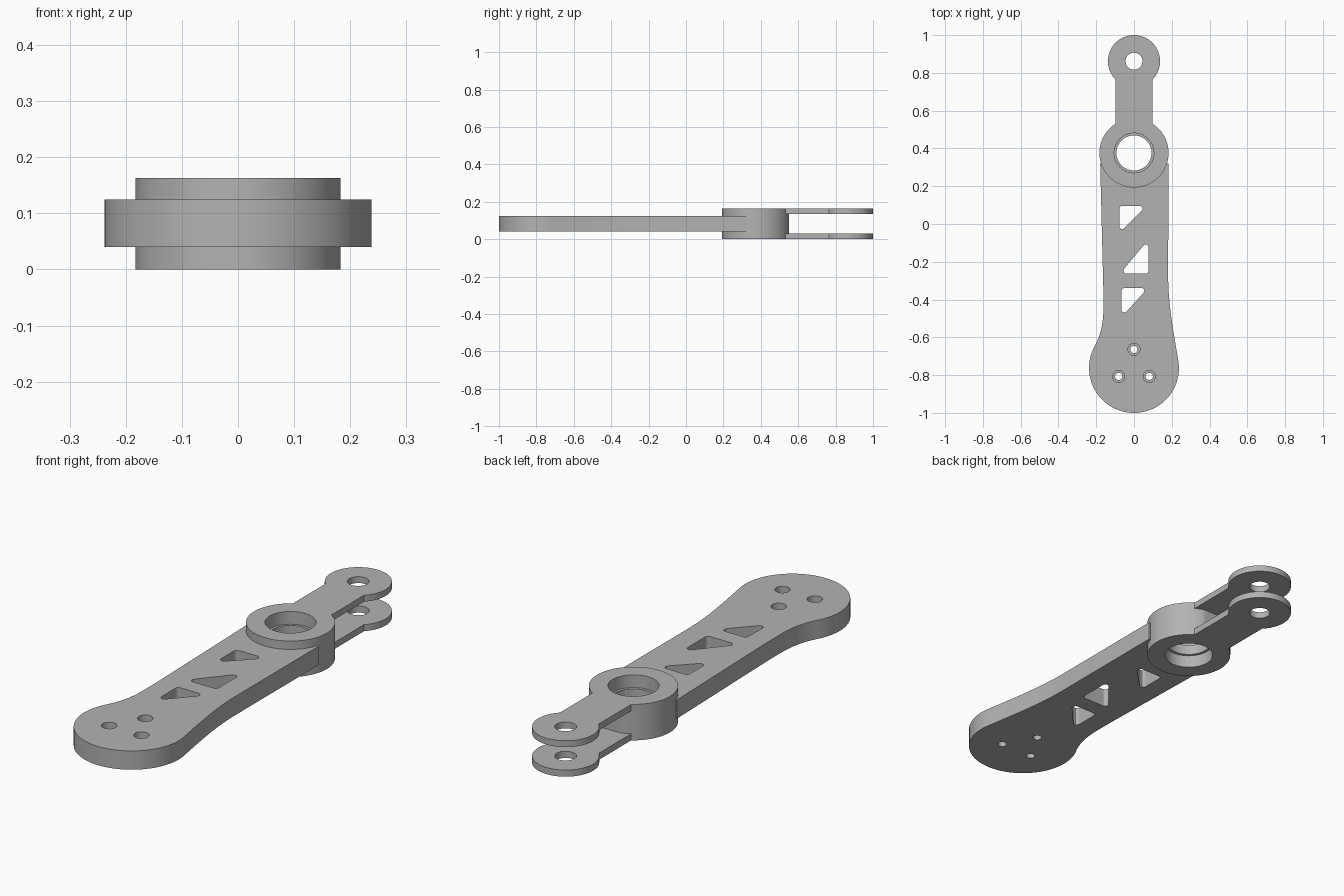
import bpy, bmesh
from math import radians, cos, sin, acos, degrees, tan
from mathutils import Vector
from mathutils.geometry import interpolate_bezier

if "Cube" in bpy.data.objects:
    bpy.data.objects.remove(bpy.data.objects["Cube"])

grey = bpy.data.materials.new("plain grey")
grey.use_nodes = True
grey.diffuse_color = (0.45, 0.45, 0.45, 1)
grey.node_tree.nodes["Principled BSDF"].inputs["Base Color"].default_value = grey.diffuse_color

HUB_Y, HUB_R, TOP = 0.376, 0.183, 0.163
TIP_Y, TIP_R, NECK = 0.862, 0.138, 0.097
END_Y, END_R = -0.762, 0.238


def arc(cx, cy, r, a0, a1, n):
    """Points along an arc, angles in degrees."""
    angles = [radians(a0 + (a1 - a0) * i / n) for i in range(n + 1)]
    return [(cx + r * cos(a), cy + r * sin(a)) for a in angles]


def circle(cx, cy, r, n=64):
    return arc(cx, cy, r, 0, 360, n)[:-1]


def curve(*points):
    return [tuple(p.xy) for p in interpolate_bezier(*[Vector((*p, 0)) for p in points], 16)]


def rounded(corners, r):
    """Round every corner of a polygon with a true fillet."""
    out = []
    for i, c in enumerate(corners):
        p = Vector(c)
        u = (Vector(corners[i - 1]) - p).normalized()
        v = (Vector(corners[(i + 1) % len(corners)]) - p).normalized()
        half = u.angle(v) / 2
        centre = p + (u + v).normalized() * (r / sin(half))
        a, b = p + u * (r / tan(half)) - centre, p + v * (r / tan(half)) - centre
        out += [tuple(centre + a.lerp(b, k / 8).normalized() * r) for k in range(9)]
    return out


def prism(name, outline, z0, z1):
    bm = bmesh.new()
    face = bm.faces.new([bm.verts.new((x, y, z0)) for x, y in outline])
    top = bmesh.ops.extrude_face_region(bm, geom=[face])["geom"]
    moved = [v for v in top if isinstance(v, bmesh.types.BMVert)]
    bmesh.ops.translate(bm, verts=moved, vec=(0, 0, z1 - z0))
    bmesh.ops.recalc_face_normals(bm, faces=bm.faces)
    mesh = bpy.data.meshes.new(name)
    bm.to_mesh(mesh)
    bm.free()
    mesh.materials.append(grey)
    obj = bpy.data.objects.new(name, mesh)
    bpy.context.collection.objects.link(obj)
    return obj


def cut(obj, outline, z0=-0.1, z1=0.3):
    """Remove a prism from the object."""
    cutter = prism("cutter", outline, z0, z1)
    cutter.hide_render = True
    mod = obj.modifiers.new("cut", "BOOLEAN")
    mod.operation, mod.solver, mod.object = "DIFFERENCE", "EXACT", cutter
    graph = bpy.context.evaluated_depsgraph_get()
    mesh = bpy.data.meshes.new_from_object(obj.evaluated_get(graph))
    obj.modifiers.clear()
    obj.data = mesh
    bpy.data.objects.remove(cutter)


def smooth(obj):
    bpy.ops.object.select_all(action="DESELECT")
    obj.select_set(True)
    bpy.context.view_layer.objects.active = obj
    bpy.ops.object.shade_smooth_by_angle(angle=radians(30))


# Forked clevis: hub, neck and rounded tip as one outline
hub_a = degrees(acos(NECK / HUB_R))
tip_a = degrees(acos(NECK / TIP_R))
outline = arc(0, HUB_Y, HUB_R, 180 - hub_a, 360 + hub_a, 72)
outline += arc(0, TIP_Y, TIP_R, -tip_a, 180 + tip_a, 56)
clevis = prism("hub_and_fork", outline, 0, TOP)

# Slot between the two prongs, following the hub wall
wall = [(x, min(y, 0.55)) for x, y in arc(0, HUB_Y, HUB_R, 180 - hub_a, hub_a, 24)]
neck_y = wall[0][1]
cut(clevis, wall + [(0.3, neck_y), (0.3, 1.2), (-0.3, 1.2), (-0.3, neck_y)], 0.03, 0.134)

# Hub bore with bearing seats on both sides, and pin hole in the tip
cut(clevis, circle(0, HUB_Y, 0.093))
cut(clevis, circle(0, HUB_Y, 0.105), 0.105, 0.3)
cut(clevis, circle(0, HUB_Y, 0.105), -0.1, 0.058)
cut(clevis, circle(0, TIP_Y, 0.045, 40))

# Long arm with a round end and uneven flared sides
side_r = curve((0.181, -0.28), (0.181, -0.42), (0.207, -0.56), (0.234, -0.721))
side_l = curve((-0.162, -0.44), (-0.162, -0.52), (-0.172, -0.58), (-0.21, -0.65))
outline = [(-0.179, 0.32), (-0.162, -0.36)] + side_l
outline += arc(0, END_Y, END_R, 152, 370, 64)[1:-1]
outline += side_r[::-1] + [(0.182, 0.32)]
arm = prism("arm", outline, 0.04, 0.125)
cut(arm, circle(0, HUB_Y, 0.14))

# Triangular lightening holes
for corners in (
    [(-0.077, 0.096), (0.066, 0.096), (-0.077, -0.048)],
    [(0.077, -0.262), (0.077, -0.082), (-0.074, -0.262)],
    [(-0.066, -0.339), (0.074, -0.339), (-0.066, -0.492)],
):
    cut(arm, rounded(corners, 0.015))

# Counterbored screw holes
for x, y in ((0, -0.664), (-0.081, -0.807), (0.081, -0.807)):
    cut(arm, circle(x, y, 0.019, 32))
    cut(arm, circle(x, y, 0.032, 32), 0.075, 0.3)

for part in (clevis, arm):
    smooth(part)
